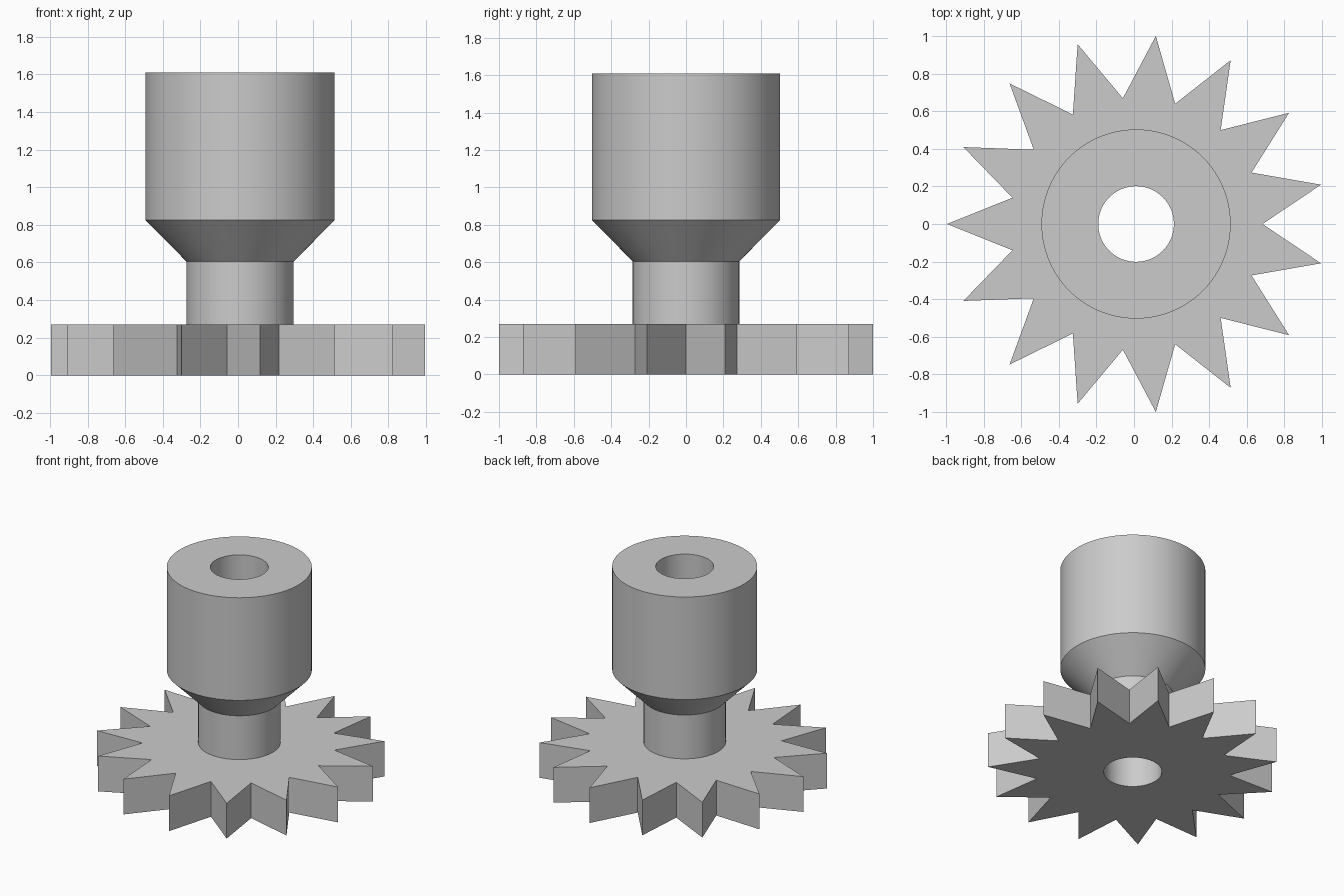
import bpy, bmesh
from math import sin, cos, pi, radians

cube = bpy.data.objects.get("Cube")
if cube:
    bpy.data.objects.remove(cube)

CENTRE_X = 0.011
TEETH, STEPS = 15, 4                 # circle segments per half tooth
SEGMENTS = TEETH * 2 * STEPS
TIP, ROOT, BORE, NECK, COLLAR = 1.0055, 0.672, 0.201, 0.285, 0.503
GEAR_H, NECK_H, CONE_H, TOP = 0.27, 0.605, 0.825, 1.61

bm = bmesh.new()


def ring(radii, count, z):
    """Closed ring of vertices, cycling through the given radii."""
    verts = []
    for i in range(count):
        a, r = 2 * pi * i / count, radii[i % len(radii)]
        verts.append(bm.verts.new((CENTRE_X + r * cos(a), r * sin(a), z)))
    return verts


def bridge(a, b):
    """Join two rings; b may have several vertices for each one of a."""
    n, m = len(a), len(b)
    k = m // n
    for i in range(n):
        arc = [b[(i * k + j) % m] for j in range(k + 1)]
        bm.faces.new([a[i], a[(i + 1) % n]] + arc[::-1])


# Toothed disc outline, alternating valley and tip
star_low = ring((ROOT, TIP), TEETH * 2, 0)
star_high = ring((ROOT, TIP), TEETH * 2, GEAR_H)

# Turned neck, cone, collar and through bore
profile = [(NECK, GEAR_H), (NECK, NECK_H), (COLLAR, CONE_H),
           (COLLAR, TOP), (BORE, TOP), (BORE, 0)]
rings = [ring((r,), SEGMENTS, z) for r, z in profile]
for lower, upper in zip(rings, rings[1:]):
    bridge(lower, upper)

# Teeth walls, and the disc faces running in to the neck and the bore
bridge(star_low, star_high)
bridge(star_high, rings[0])
bridge(star_low, rings[-1])
bmesh.ops.recalc_face_normals(bm, faces=bm.faces)

mesh = bpy.data.meshes.new("gear_with_collar")
bm.to_mesh(mesh)
bm.free()
gear = bpy.data.objects.new("gear_with_collar", mesh)
bpy.context.collection.objects.link(gear)

# Plain grey metal
grey = bpy.data.materials.new("grey")
grey.use_nodes = True
colour = (0.6, 0.6, 0.6, 1)
grey.diffuse_color = colour
grey.node_tree.nodes["Principled BSDF"].inputs["Base Color"].default_value = colour
mesh.materials.append(grey)

bpy.context.view_layer.objects.active = gear
gear.select_set(True)
bpy.ops.object.shade_smooth_by_angle(angle=radians(20))
